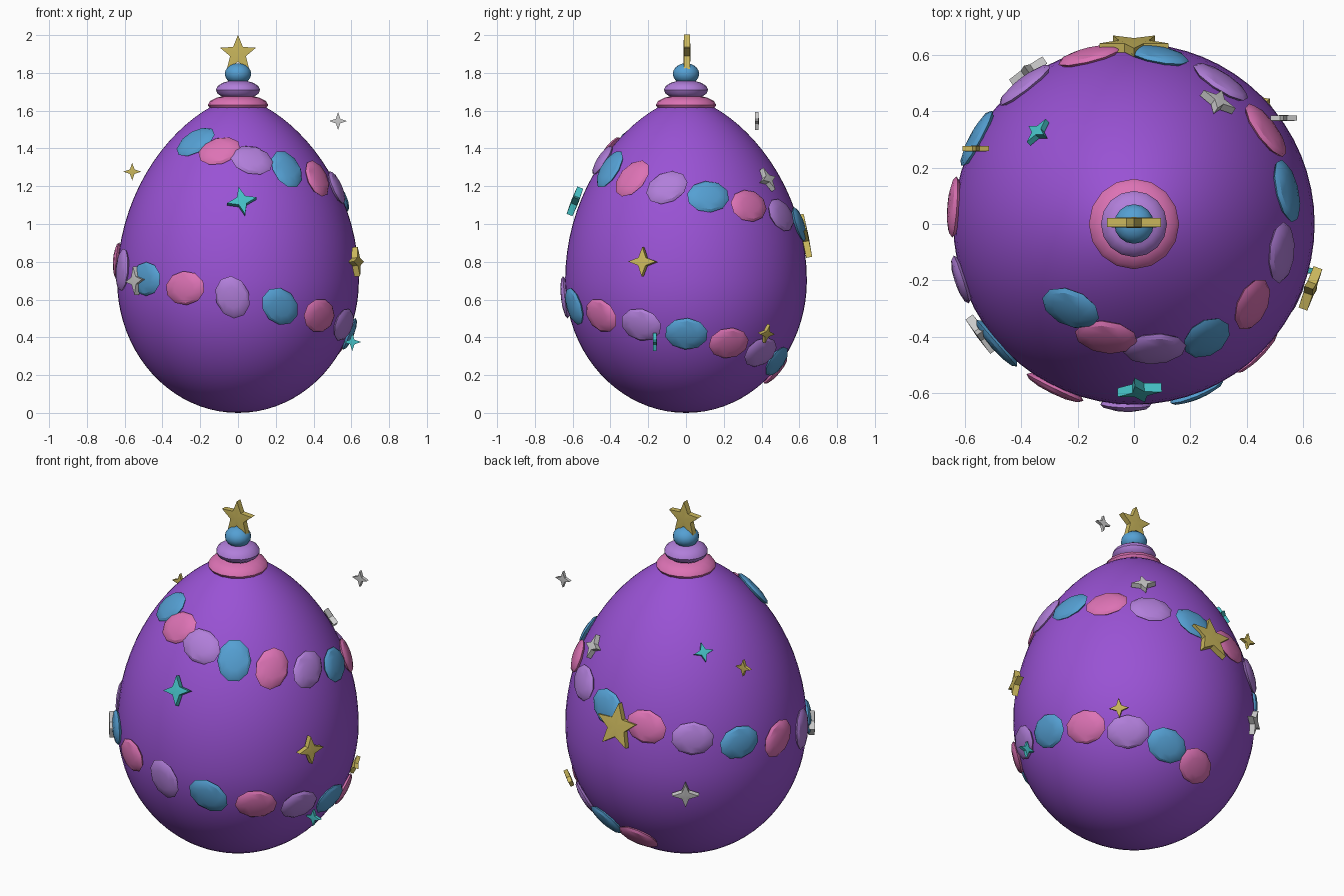
import bpy, bmesh, math
from mathutils import Vector, Matrix

if "Cube" in bpy.data.objects:
    bpy.data.objects.remove(bpy.data.objects["Cube"])


def material(name, rgb):
    m = bpy.data.materials.new(name)
    m.diffuse_color = (*rgb, 1)
    m.use_nodes = True
    m.node_tree.nodes["Principled BSDF"].inputs["Base Color"].default_value = m.diffuse_color
    return m


EGG = material("egg purple", (0.32, 0.085, 0.66))
PINK = material("pink", (0.72, 0.17, 0.46))
LILAC = material("lilac", (0.44, 0.21, 0.70))
BLUE = material("blue", (0.09, 0.35, 0.65))
GOLD = material("gold", (0.60, 0.48, 0.11))
TEAL = material("teal", (0.06, 0.53, 0.56))
SILVER = material("silver", (0.60, 0.60, 0.60))


def finish(bm, name, mat, smooth=None):
    bmesh.ops.recalc_face_normals(bm, faces=bm.faces)
    me = bpy.data.meshes.new(name)
    bm.to_mesh(me)
    bm.free()
    me.materials.append(mat)
    ob = bpy.data.objects.new(name, me)
    bpy.context.collection.objects.link(ob)
    if smooth:
        bpy.ops.object.select_all(action='DESELECT')
        ob.select_set(True)
        bpy.context.view_layer.objects.active = ob
        bpy.ops.object.shade_smooth_by_angle(angle=math.radians(smooth))
    return ob


# Egg profile: ellipse below the widest point, tapered curve above it
MID, TOP, RAD = 0.70, 1.67, 0.64


def egg_r(z):
    if z < MID:
        return RAD * math.sqrt(max(0, 1 - ((MID - z) / MID) ** 2))
    return RAD * max(0, 1 - ((z - MID) / (TOP - MID)) ** 2) ** 0.65


def frame(normal, origin, spin=0):
    """Local x runs sideways, y upwards along the surface, z outwards."""
    n = Vector(normal).normalized()
    x = Vector((0, 0, 1)).cross(n).normalized()
    y = n.cross(x)
    rot = Matrix((x, y, n)).transposed().to_4x4()
    return Matrix.Translation(origin) @ rot @ Matrix.Rotation(math.radians(spin), 4, 'Z')


def surface_normal(az, z):
    slope = (egg_r(z + 0.01) - egg_r(z - 0.01)) / 0.02
    return Vector((math.cos(az), math.sin(az), -slope)).normalized()


def ellipsoid(name, mat, mtx, size, segs, rings, smooth):
    bm = bmesh.new()
    bmesh.ops.create_uvsphere(bm, u_segments=segs, v_segments=rings, radius=1,
                              matrix=mtx @ Matrix.Diagonal((*size, 1)))
    return finish(bm, name, mat, smooth)


def star(name, mat, mtx, points, outer, inner, thick):
    bm = bmesh.new()
    rim = []
    for i in range(points * 2):
        a = math.pi / 2 + math.pi * i / points
        r = inner if i % 2 else outer
        rim.append((r * math.cos(a), r * math.sin(a)))
    sides = []
    for s in (-1, 1):
        ring = [bm.verts.new((x, y, s * thick / 2)) for x, y in rim]
        hub = bm.verts.new((0, 0, s * thick * 0.6))
        for i in range(len(ring)):
            bm.faces.new((ring[i - 1], ring[i], hub))
        sides.append(ring)
    a, b = sides
    for i in range(len(a)):
        bm.faces.new((a[i - 1], a[i], b[i], b[i - 1]))
    bm.transform(mtx)
    return finish(bm, name, mat, 40)


# Egg body, revolved
bm = bmesh.new()
SEG, RINGS = 64, 40
loops = []
for k in range(1, RINGS):
    t = math.pi * k / RINGS
    c = math.cos(t)
    z = MID - c * (MID if c > 0 else TOP - MID)
    r = egg_r(z)
    loops.append([bm.verts.new((r * math.cos(2 * math.pi * i / SEG),
                                r * math.sin(2 * math.pi * i / SEG), z)) for i in range(SEG)])
for lo, hi in zip(loops, loops[1:]):
    for i in range(SEG):
        bm.faces.new((lo[i - 1], lo[i], hi[i], hi[i - 1]))
for ring, z in ((loops[0], 0), (loops[-1], TOP)):
    pole = bm.verts.new((0, 0, z))
    for i in range(SEG):
        bm.faces.new((ring[i - 1], ring[i], pole))
finish(bm, "egg_body", EGG, 60)

# Stacked finial: collar, middle bead, ball and the star on top
ellipsoid("collar", PINK, Matrix.Translation((0, 0, 1.63)), (0.16, 0.16, 0.055), 16, 8, 40)
ellipsoid("middle_bead", LILAC, Matrix.Translation((0, 0, 1.71)), (0.117, 0.117, 0.052), 16, 8, 40)
ellipsoid("top_ball", BLUE, Matrix.Translation((0, 0, 1.795)), (0.07, 0.07, 0.056), 16, 10, 40)
star("top_star", GOLD, frame((0, -1, 0), (0, 0.005, 1.902)), 5, 0.1, 0.044, 0.032)

# Spiral garland of flattened beads, each with its own in-plane turn
turns = [40, 20, -20, 90, 60, 30, 5, 5, -10, -25, -10, -5, 5,
         30, 80, 0, 5, 108, -40, -15, -10, -5, -5, 0, -20, -20]
for i, turn in enumerate(turns):
    az = math.radians(-127 + 23.2 * i)
    z = 1.432 - 0.0482 * i
    n = surface_normal(az, z)
    p = Vector((egg_r(z) * math.cos(az), egg_r(z) * math.sin(az), z)) + n * 0.004
    ellipsoid(f"garland_bead_{i + 1}", (BLUE, PINK, LILAC)[i % 3], frame(n, p, turn),
              (0.115, 0.09, 0.024), 10, 6, 30)

# Large five-pointed star on the back
star("back_star", GOLD, frame(surface_normal(math.pi / 2, 0.92), (0, 0.632, 0.925)),
     5, 0.128, 0.056, 0.032)

# Four-pointed sparkles resting on the shell
for name, mat, p, size, spin in (
        ("gold_sparkle_right", GOLD, (0.625, -0.228, 0.80), 0.078, 0),
        ("teal_sparkle_front", TEAL, (0.02, -0.588, 1.12), 0.08, 12),
        ("silver_sparkle_left", SILVER, (-0.54, -0.39, 0.70), 0.075, 5),
        ("silver_sparkle_back_right", SILVER, (0.297, 0.432, 1.235), 0.066, 10),
        ("gold_sparkle_low", GOLD, (0.46, 0.425, 0.42), 0.052, 0),
        ("teal_sparkle_back", TEAL, (-0.34, 0.325, 1.33), 0.053, 8),
        ("silver_sparkle_back", SILVER, (-0.375, 0.54, 0.59), 0.072, 0)):
    az = math.atan2(p[1], p[0])
    star(name, mat, frame(surface_normal(az, p[2]), p, spin), 4, size, size * 0.38, size * 0.42)

# Small sparkles floating beside the shell, facing front
for name, mat, p in (("gold_sparkle_floating", GOLD, (-0.56, 0.267, 1.277)),
                     ("silver_sparkle_floating", SILVER, (0.53, 0.375, 1.545)),
                     ("teal_sparkle_floating", TEAL, (0.605, -0.165, 0.375))):
    star(name, mat, frame((0, -1, 0), p), 4, 0.047, 0.017, 0.018)
